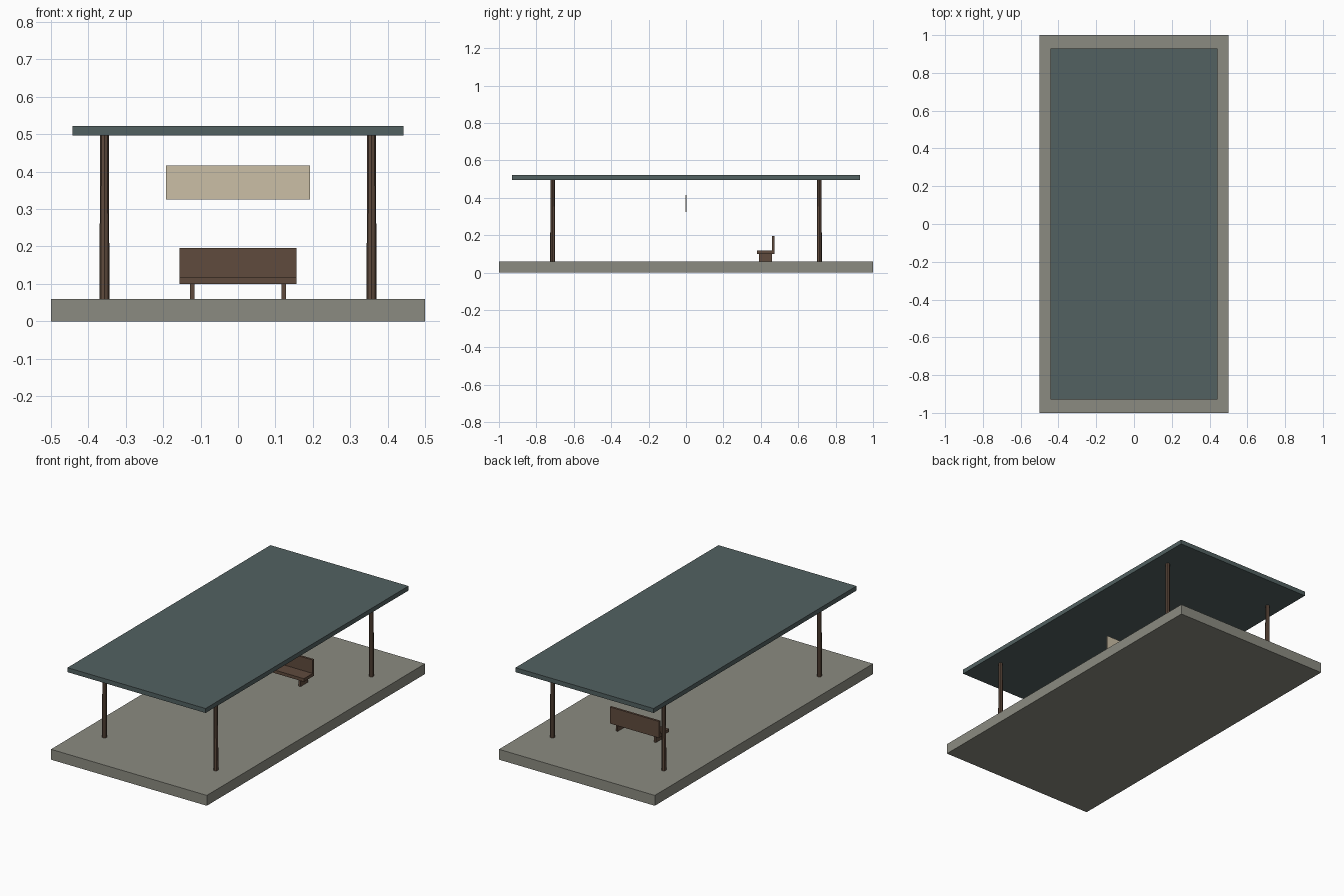
import bpy

if "Cube" in bpy.data.objects:
    bpy.data.objects.remove(bpy.data.objects["Cube"])


def material(name, rgb):
    m = bpy.data.materials.new(name)
    m.diffuse_color = (*rgb, 1)
    m.use_nodes = True
    m.node_tree.nodes["Principled BSDF"].inputs["Base Color"].default_value = m.diffuse_color
    return m


stone = material("stone", (0.26, 0.26, 0.22))
slate = material("slate", (0.085, 0.12, 0.12))
wood = material("wood", (0.115, 0.07, 0.047))
cream = material("cream", (0.60, 0.52, 0.38))


def box(name, lo, hi, mat):
    bpy.ops.mesh.primitive_cube_add(
        size=1, location=[(a + b) / 2 for a, b in zip(lo, hi)])
    o = bpy.context.object
    o.name = name
    o.scale = [b - a for a, b in zip(lo, hi)]
    bpy.ops.object.transform_apply(location=False, rotation=False, scale=True)
    o.data.materials.append(mat)
    return o


# Platform slab and flat roof
box("platform", (-0.5, -1, 0), (0.5, 1, 0.06), stone)
box("roof", (-0.443, -0.93, 0.496), (0.443, 0.93, 0.522), slate)

# Four tapered posts
for x in (-0.357, 0.357):
    for y in (-0.713, 0.713):
        bpy.ops.mesh.primitive_cone_add(
            vertices=8, radius1=0.0135, radius2=0.0115, depth=0.437,
            location=(x, y, 0.06 + 0.437 / 2))
        post = bpy.context.object
        post.name = "post"
        post.data.materials.append(wood)

# Bench at the back
box("bench_seat", (-0.157, 0.38, 0.10), (0.157, 0.473, 0.118), wood)
box("bench_back", (-0.157, 0.46, 0.118), (0.157, 0.473, 0.196), wood)
for x in (-0.122, 0.122):
    box("bench_leg", (x - 0.006, 0.39, 0.06), (x + 0.006, 0.46, 0.10), wood)

# Blank sign board under the roof
box("sign_board", (-0.192, -0.004, 0.325), (0.192, 0.004, 0.416), cream)
